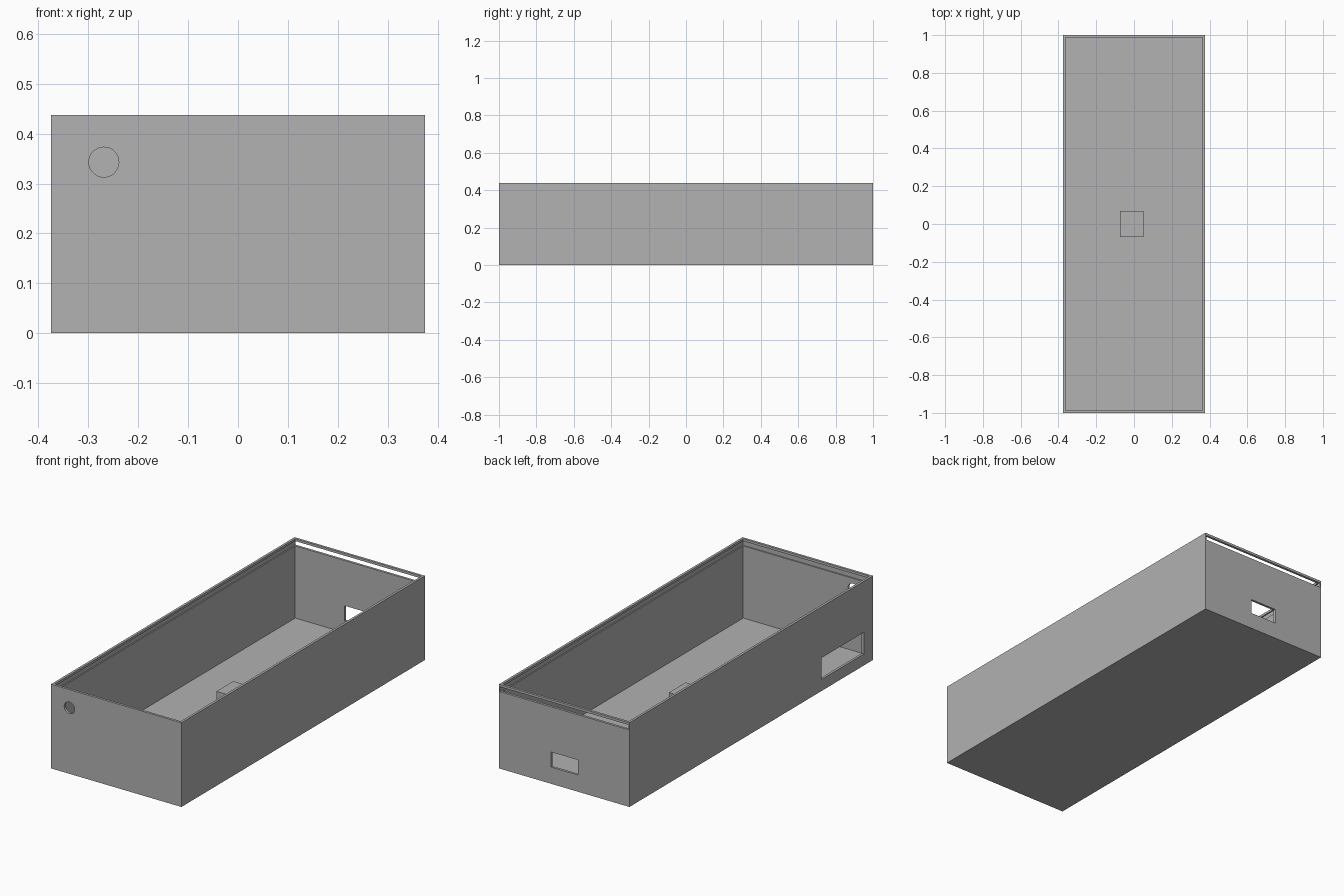
import bpy
import math

if "Cube" in bpy.data.objects:
    bpy.data.objects.remove(bpy.data.objects["Cube"], do_unlink=True)

W, L, H = 0.75, 2.0, 0.4375      # outer size
WALL, FLOOR = 0.0125, 0.025      # shell thickness

grey = bpy.data.materials.new("plain grey")
grey.use_nodes = True
colour = (0.445, 0.445, 0.445, 1)
grey.diffuse_color = colour
grey.node_tree.nodes["Principled BSDF"].inputs["Base Color"].default_value = colour


def box(name, x, y, z):
    """Box spanning the given (min, max) ranges."""
    spans = (x, y, z)
    bpy.ops.mesh.primitive_cube_add(size=1, location=[(a + b) / 2 for a, b in spans])
    ob = bpy.context.object
    ob.name = name
    ob.scale = [b - a for a, b in spans]
    bpy.ops.object.transform_apply(location=True, rotation=True, scale=True)
    ob.data.materials.append(grey)
    return ob


def cut(target, cutter):
    """Subtract the cutter from the target and discard it."""
    cutter.hide_render = True
    mod = target.modifiers.new("cut", 'BOOLEAN')
    mod.operation = 'DIFFERENCE'
    mod.solver = 'EXACT'
    mod.object = cutter
    bpy.context.view_layer.objects.active = target
    bpy.ops.object.modifier_apply(modifier=mod.name)
    bpy.data.objects.remove(cutter, do_unlink=True)


# Open-topped case
hx, hy = W / 2, L / 2
case = box("case", (-hx, hx), (-hy, hy), (0, H))
ix, iy = hx - WALL, hy - WALL
cut(case, box("cavity_cutter", (-ix, ix), (-iy, iy), (FLOOR, H + 0.1)))

# Groove for a sliding lid, open through the back wall
groove = WALL / 2
cut(case, box("lid_groove_cutter", (-hx + groove, hx - groove),
              (-hy + groove, hy + 0.1), (0.4, 0.425)))

# Back socket opening and right side window
cut(case, box("back_opening_cutter", (-0.078, 0.075), (hy - 0.05, hy + 0.05), (0.087, 0.165)))
cut(case, box("side_window_cutter", (-hx - 0.05, -hx + 0.05), (-0.925, -0.575), (0.06, 0.172)))

# Round hole in the front wall
bpy.ops.mesh.primitive_cylinder_add(vertices=48, radius=0.03, depth=0.1,
                                    location=(-0.269, -hy, 0.343),
                                    rotation=(math.pi / 2, 0, 0))
hole = bpy.context.object
hole.data.materials.append(grey)
cut(case, hole)

# Small block standing on the floor
box("floor_block", (-0.075, 0.05), (-0.069, 0.069), (FLOOR - 0.005, 0.125))

# Smooth only the round hole
bpy.ops.object.select_all(action='DESELECT')
case.select_set(True)
bpy.context.view_layer.objects.active = case
bpy.ops.object.shade_smooth_by_angle(angle=math.radians(30))
